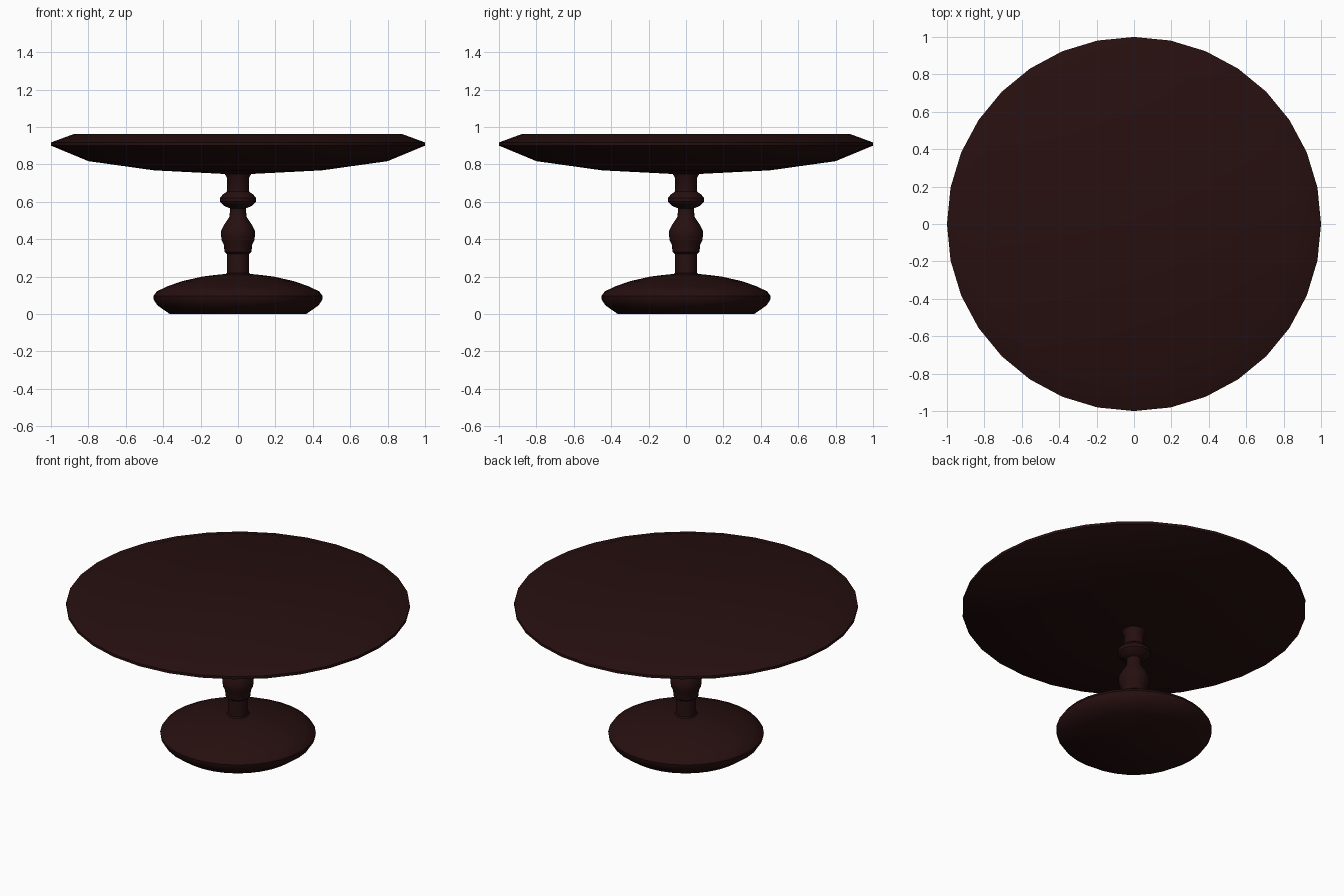
import bpy, bmesh, math

if "Cube" in bpy.data.objects:
    bpy.data.objects.remove(bpy.data.objects["Cube"])

wood = bpy.data.materials.new("dark mahogany")
wood.diffuse_color = (0.02, 0.0048, 0.0048, 1)
wood.use_nodes = True
wood.node_tree.nodes["Principled BSDF"].inputs["Base Color"].default_value = wood.diffuse_color


def lathe(name, profile, sides):
    """Revolve (radius, z) points from bottom to top into a closed solid."""
    bm = bmesh.new()
    rings = []
    for r, z in profile:
        rings.append([bm.verts.new((r * math.cos(2 * math.pi * i / sides),
                                    r * math.sin(2 * math.pi * i / sides), z))
                      for i in range(sides)])
    for a, b in zip(rings, rings[1:]):
        for i in range(sides):
            j = (i + 1) % sides
            bm.faces.new((a[i], a[j], b[j], b[i]))
    bm.faces.new(rings[0][::-1])
    bm.faces.new(rings[-1])
    mesh = bpy.data.meshes.new(name)
    bm.to_mesh(mesh)
    bm.free()
    mesh.materials.append(wood)
    obj = bpy.data.objects.new(name, mesh)
    bpy.context.collection.objects.link(obj)
    bpy.ops.object.select_all(action='DESELECT')
    obj.select_set(True)
    bpy.context.view_layer.objects.active = obj
    bpy.ops.object.shade_smooth_by_angle(angle=math.radians(35))
    return obj


# Round foot
lathe("base", [(0.365, 0), (0.43, 0.045), (0.45, 0.075), (0.453, 0.095),
               (0.435, 0.12), (0.38, 0.147), (0.30, 0.175), (0.19, 0.2),
               (0.10, 0.211), (0.05, 0.215)], 32)

# Turned pedestal
lathe("pedestal", [(0.075, 0.205), (0.06, 0.22), (0.058, 0.32), (0.072, 0.332),
                   (0.076, 0.37), (0.088, 0.395), (0.092, 0.44), (0.075, 0.475),
                   (0.045, 0.52), (0.043, 0.565), (0.075, 0.578), (0.096, 0.6),
                   (0.096, 0.62), (0.08, 0.64), (0.058, 0.655), (0.06, 0.73),
                   (0.075, 0.755)], 32)

# Table top with bevelled rim and dished underside
lathe("table_top", [(0.06, 0.748), (0.45, 0.768), (0.80, 0.817), (1.0, 0.9),
                    (1.0, 0.917), (0.875, 0.963)], 32)
